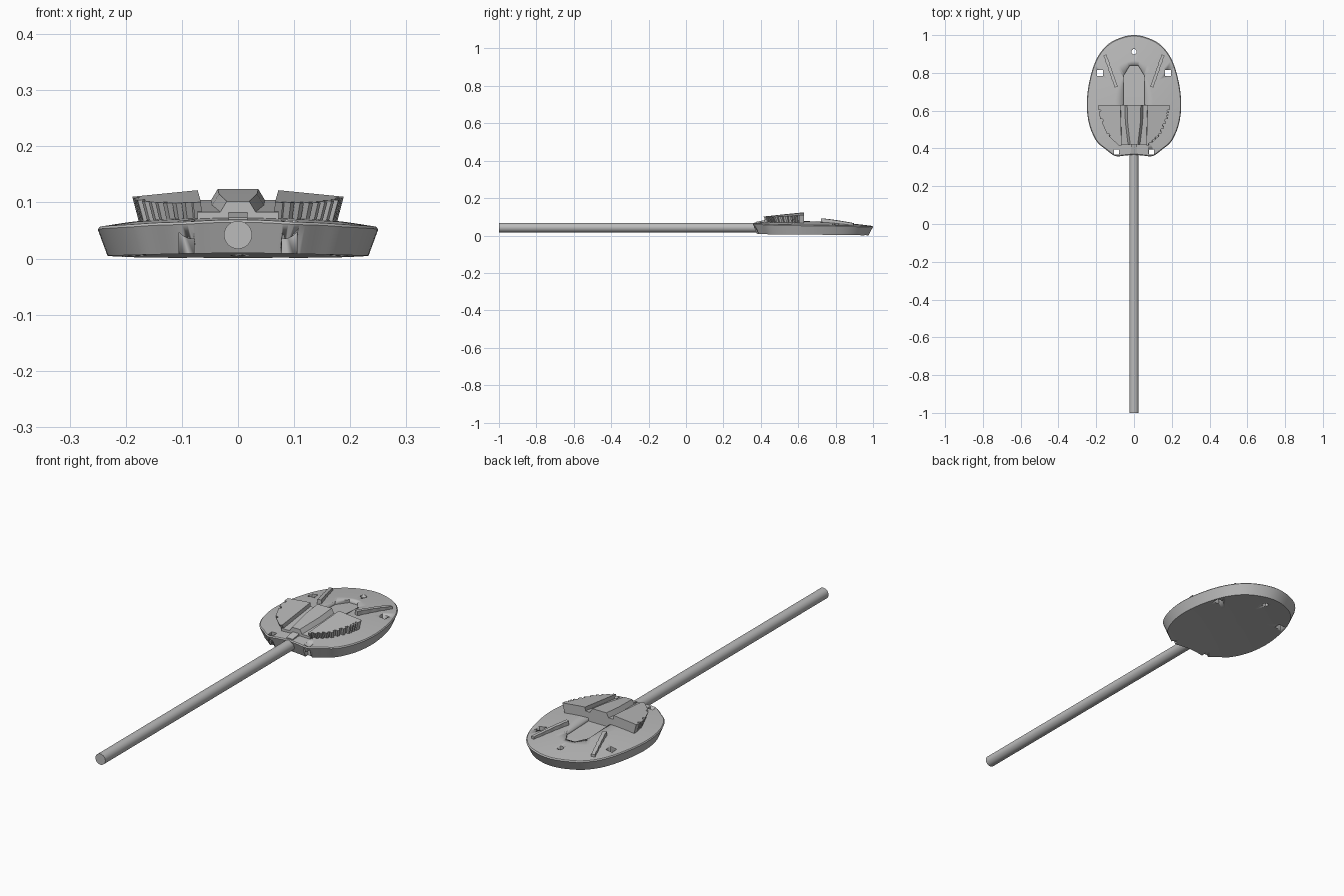
import bpy, bmesh, math
from mathutils import Vector

cube = bpy.data.objects.get("Cube")
if cube:
    bpy.data.objects.remove(cube, do_unlink=True)

grey = bpy.data.materials.new("plain grey")
grey.use_nodes = True
COLOUR = (0.5, 0.5, 0.5, 1)
grey.diffuse_color = COLOUR
grey.node_tree.nodes["Principled BSDF"].inputs["Base Color"].default_value = COLOUR


def top_z(x, y):
    return 0.078 - 0.35 * x * x - 0.17 * (y - 0.6) ** 2


def bottom_z(x, y):
    return 0.014 - 0.17 * x * x - 0.09 * (y - 0.6) ** 2


def finish(name, bm, smooth=0.5):
    bmesh.ops.recalc_face_normals(bm, faces=bm.faces)
    mesh = bpy.data.meshes.new(name)
    bm.to_mesh(mesh)
    bm.free()
    mesh.materials.append(grey)
    ob = bpy.data.objects.new(name, mesh)
    bpy.context.collection.objects.link(ob)
    bpy.ops.object.select_all(action="DESELECT")
    ob.select_set(True)
    bpy.context.view_layer.objects.active = ob
    bpy.ops.object.shade_smooth_by_angle(angle=smooth)
    return ob


def loft(name, rings, smooth=0.3):
    """Closed solid through rings of equal length."""
    bm = bmesh.new()
    loops = [[bm.verts.new(p) for p in ring] for ring in rings]
    n = len(loops[0])
    for a, b in zip(loops, loops[1:]):
        for i in range(n):
            j = (i + 1) % n
            bm.faces.new((a[i], a[j], b[j], b[i]))
    for ring in (loops[0], loops[-1]):
        bmesh.ops.triangulate(bm, faces=[bm.faces.new(ring)])
    return finish(name, bm, smooth)


def prism(name, outline, low, high, taper=1.0, pivot=(0, 0)):
    """Outline raised from low(x, y) to high(x, y); the foot may be tapered."""
    px, py = pivot
    foot = [(px + (x - px) * taper, py + (y - py) * taper) for x, y in outline]
    return loft(name, [[(x, y, low(x, y)) for x, y in foot],
                       [(x, y, high(x, y)) for x, y in outline]])


def smooth_outline(pts, steps=5):
    out = []
    for i in range(len(pts)):
        p = [Vector(pts[(i + k) % len(pts)]) for k in (-1, 0, 1, 2)]
        for s in range(steps):
            t = s / steps
            out.append(0.5 * (2 * p[1] + (p[2] - p[0]) * t
                              + (2 * p[0] - 5 * p[1] + 4 * p[2] - p[3]) * t * t
                              + (3 * p[1] - p[0] - 3 * p[2] + p[3]) * t ** 3))
    return out


def mirrored(pts):
    return [(-x, y) for x, y in pts]


# Oval plate with domed top, sloping rim and hollow underside
half = [(0.075, 0.985), (0.145, 0.945), (0.2, 0.87), (0.235, 0.76), (0.25, 0.64),
        (0.238, 0.53), (0.2, 0.44), (0.15, 0.395), (0.1, 0.36), (0.05, 0.362)]
outline = smooth_outline([(0, 1)] + half + [(0, 0.366)] + mirrored(half)[::-1])
centre = Vector((0, 0.66))


def plate_ring(scale, height, drop=0):
    pts = [centre + (p - centre) * scale for p in outline]
    return [(p.x, p.y, height(p.x, p.y) - drop) for p in pts]


rings = [plate_ring(s, bottom_z) for s in (0.05, 0.3, 0.55, 0.8, 0.93)]
rings.append(plate_ring(1.0, top_z, 0.004))
rings += [plate_ring(s, top_z) for s in (0.985, 0.8, 0.6, 0.4, 0.2, 0.05)]
plate = loft("plate", rings, 0.5)


def cut(cutter):
    cutter.hide_render = True
    mod = plate.modifiers.new(cutter.name, "BOOLEAN")
    mod.object = cutter
    mod.operation = "DIFFERENCE"
    mod.solver = "EXACT"
    bpy.context.view_layer.objects.active = plate
    bpy.ops.object.modifier_apply(modifier=mod.name)
    bpy.data.objects.remove(cutter, do_unlink=True)


# Through holes and the pointed shallow recess
holes = [(0, 0.912, 0.014, 12)]
for side in (-1, 1):
    holes += [(side * 0.18, 0.8, 0.023, 4), (side * 0.092, 0.382, 0.019, 4)]
for x, y, r, n in holes:
    ring = [(x + r * math.cos(math.tau * (i + 0.5) / n),
             y + r * math.sin(math.tau * (i + 0.5) / n)) for i in range(n)]
    cut(prism("hole_cutter", ring, lambda x, y: -0.1, lambda x, y: 0.2))
arch = [(0.055, 0.6), (0.055, 0.785), (0.022, 0.84)]
cut(prism("recess_cutter", arch + mirrored(arch)[::-1],
          lambda x, y: top_z(x, y) - 0.014, lambda x, y: 0.12))

# Long round shaft
R, ROD_Z = 0.025, 0.042
circle = [(R * math.cos(math.tau * i / 32), ROD_Z + R * math.sin(math.tau * i / 32))
          for i in range(32)]
loft("shaft", [[(x, y, z) for x, z in circle] for y in (-1, 0.42)], 0.6)


# Fluted wings of the raised block
def wing_top(x, y):
    return 0.129 - 0.1 * abs(x) - 0.1 * (0.63 - y)


def sunk(x, y):
    return top_z(x, y) - 0.015


edge = [Vector(p) for p in ((0.188, 0.61), (0.18, 0.56), (0.14, 0.47), (0.085, 0.42))]


def along(t):
    i = min(int(t * 3), 2)
    return edge[i].lerp(edge[i + 1], t * 3 - i)


TEETH = 10
serrated = []
for k in range(TEETH):
    for f, out in ((0.05, 0), (0.45, 0), (0.55, -0.01), (0.95, -0.01)):
        p = along((k + f) / TEETH)
        serrated.append((p.x + out, p.y - out * 0.3))
wing = [(0.072, 0.63), (0.188, 0.63)] + serrated + [(0.08, 0.415), (0.066, 0.415)]
for side, name in ((1, "left_wing"), (-1, "right_wing")):
    prism(name, [(side * x, y) for x, y in wing], sunk, wing_top, 0.9, (side * 0.04, 0.63))

# Core under the wings, and the narrowing centre ridge
core = [(0.076, 0.63), (0.072, 0.42)]
prism("block_core", core + mirrored(core)[::-1], sunk,
      lambda x, y: 0.104 - 0.1 * (0.63 - y))
loft("centre_ridge", [[(-w - 0.012, y, 0.07), (-w - 0.012, y, z - 0.02), (-w, y, z),
                       (w, y, z), (w + 0.012, y, z - 0.02), (w + 0.012, y, 0.07)]
                      for y, w, z in ((0.63, 0.036, 0.124), (0.54, 0.034, 0.115),
                                      (0.42, 0.02, 0.102))])

# Neck joining the shaft to the block
neck = [(0.017, 0.43), (0.017, 0.375)]
prism("neck", neck + mirrored(neck)[::-1], lambda x, y: 0.05,
      lambda x, y: 0.084 - 0.2 * (0.43 - y))

# Slanted raised ribs with scalloped sides
for side, name in ((1, "left_rib"), (-1, "right_rib")):
    a, b = Vector((side * 0.094, 0.725)), Vector((side * 0.154, 0.895))
    across = (b - a).orthogonal().normalized()
    steps = [(i / 16, 0.009 if i % 4 < 2 else 0.0075) for i in range(17)]
    rib = [a.lerp(b, t) + across * w for t, w in steps]
    rib += [a.lerp(b, t) - across * w for t, w in reversed(steps)]
    prism(name, [tuple(p) for p in rib], sunk,
          lambda x, y: top_z(x, y) + 0.02 - 0.05 * (y - 0.72))
